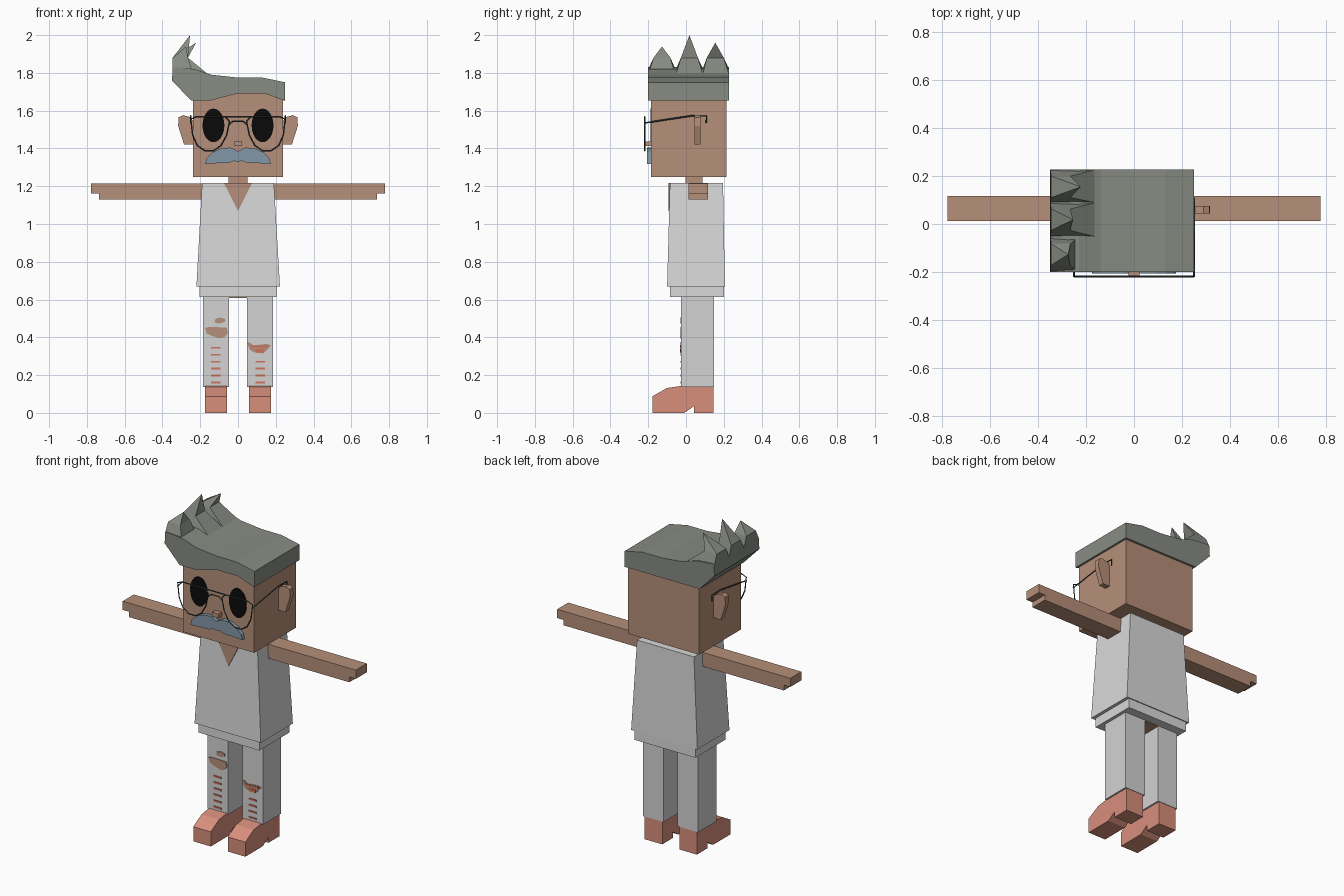
import bpy, bmesh, math
from mathutils import Vector

cube = bpy.data.objects.get("Cube")
if cube:
    bpy.data.objects.remove(cube, do_unlink=True)


def material(name, hex_code):
    srgb = [int(hex_code[i:i + 2], 16) / 255 for i in (0, 2, 4)]
    col = [c / 12.92 if c < 0.04 else ((c + 0.055) / 1.055) ** 2.4 for c in srgb] + [1]
    m = bpy.data.materials.new(name)
    m.use_nodes = True
    m.diffuse_color = col
    m.node_tree.nodes["Principled BSDF"].inputs["Base Color"].default_value = col
    return m


skin = material("skin", "b68f79")
grey_hair = material("grey_hair", "878c83")
white_cloth = material("white_cloth", "d9d9d9")
trouser_cloth = material("trouser_cloth", "d3d3d3")
coral = material("coral_leather", "d88f7c")
red = material("rip_red", "d0735e")
blue_grey = material("moustache_blue_grey", "8499a8")
black = material("eye_black", "0a0a0a")
dark = material("frame_dark", "404747")


def finish(name, bm, mat):
    bmesh.ops.recalc_face_normals(bm, faces=bm.faces)
    me = bpy.data.meshes.new(name)
    bm.to_mesh(me)
    bm.free()
    me.materials.append(mat)
    ob = bpy.data.objects.new(name, me)
    bpy.context.collection.objects.link(ob)
    return ob


def loft(name, rings, mat, tip=None):
    """Join equal-length rings of points, closing the end with a cap or a tip."""
    bm = bmesh.new()
    vs = [[bm.verts.new(p) for p in r] for r in rings]
    n = len(vs[0])
    for a, b in zip(vs, vs[1:]):
        for i in range(n):
            bm.faces.new((a[i], a[(i + 1) % n], b[(i + 1) % n], b[i]))
    bm.faces.new(vs[0])
    if tip:
        t = bm.verts.new(tip)
        for i in range(n):
            bm.faces.new((vs[-1][i], vs[-1][(i + 1) % n], t))
    else:
        bm.faces.new(vs[-1])
    return finish(name, bm, mat)


def prism_y(name, pts, y0, y1, mat):
    return loft(name, [[(x, y, z) for x, z in pts] for y in (y0, y1)], mat)


def prism_x(name, pts, x0, x1, mat):
    return loft(name, [[(x, y, z) for y, z in pts] for x in (x0, x1)], mat)


def rect(x0, x1, y0, y1, z):
    return [(x0, y0, z), (x1, y0, z), (x1, y1, z), (x0, y1, z)]


def box(name, x0, x1, y0, y1, z0, z1, mat):
    return loft(name, [rect(x0, x1, y0, y1, z) for z in (z0, z1)], mat)


def flip(pts, s):
    return [(s * p[0], *p[1:]) for p in pts]


def tube(name, pts, closed, mat, r=0.004):
    cu = bpy.data.curves.new(name, 'CURVE')
    cu.dimensions = '3D'
    cu.bevel_depth = r
    cu.bevel_resolution = 0
    cu.use_fill_caps = True
    sp = cu.splines.new('POLY')
    sp.points.add(len(pts) - 1)
    for p, co in zip(sp.points, pts):
        p.co = (*co, 1)
    sp.use_cyclic_u = closed
    cu.materials.append(mat)
    ob = bpy.data.objects.new(name, cu)
    bpy.context.collection.objects.link(ob)


# Head, neck and nose
box("head", -.238, .238, -.185, .215, 1.25, 1.70, skin)
box("neck", -.05, .05, -.003, .088, 1.20, 1.26, skin)
box("nose", -.022, .022, -.216, -.18, 1.412, 1.438, skin)

# Hair: solid cap with a swept profile, and an arched fringe in front
top = [(.25, 1.75), (.13, 1.775), (0, 1.775), (-.14, 1.79), (-.23, 1.82),
       (-.345, 1.83), (-.35, 1.76), (-.25, 1.655)]
prism_y("hair_cap", [(.25, 1.655)] + top, -.18, .228, grey_hair)
arch = [(-.14, 1.655), (0, 1.692), (.14, 1.692), (.235, 1.657), (.25, 1.655)]
prism_y("hair_fringe", top + arch, -.2, -.18, grey_hair)

# Hair spikes along the raised side: front, middle, back
for label, y0, y1, xb, tip in (
        ("front", -.2, -.056, -.235, (-.275, -.127, 1.94)),
        ("middle", -.054, .09, -.155, (-.254, .018, 2.0)),
        ("back", .088, .228, -.155, (-.222, .155, 1.96))):
    c = tip[1]
    low = rect(-.348, xb, y0, y1, 1.79)
    low = [(x, y, 1.82 if x < -.3 else 1.79) for x, y, z in low]
    mid = rect(-.346, -.265, c - .045, c + .045, 1.88)
    loft(label + "_hair_spike", [low, mid], grey_hair, tip)

# Eyes
for side, s in (("right", -1), ("left", 1)):
    ring = [(s * .13 + .058 * math.cos(a), 1.522 + .089 * math.sin(a))
            for a in (i * math.tau / 24 for i in range(24))]
    prism_y(side + "_eye", ring, -.189, -.183, black)

# Moustache
half = [(0, 1.385), (.04, 1.405), (.09, 1.4), (.135, 1.38), (.165, 1.35),
        (.174, 1.318), (.11, 1.322), (.05, 1.322), (.02, 1.335), (0, 1.328)]
for side, s in (("right", -1), ("left", 1)):
    prism_y(side + "_moustache", flip(half, s), -.207, -.18, blue_grey)

# Ears
ear = [(.23, 1.42), (.285, 1.42), (.317, 1.52), (.314, 1.565),
       (.29, 1.576), (.25, 1.565), (.23, 1.53)]
for side, s in (("right", -1), ("left", 1)):
    prism_y(side + "_ear", flip(ear, s), .044, .076, skin)

# Glasses
rim = [(.25, 1.555), (.22, 1.568), (.07, 1.568), (.045, 1.545), (.06, 1.47), (.09, 1.415),
       (.13, 1.388), (.175, 1.388), (.215, 1.415), (.24, 1.47)]
temple = [(.25, -.22, 1.535), (.25, .03, 1.573), (.25, .108, 1.571), (.25, .108, 1.535)]
for side, s in (("right", -1), ("left", 1)):
    tube(side + "_glasses_rim", [(s * x, -.218, z) for x, z in rim], True, dark)
    tube(side + "_glasses_temple", flip(temple, s), False, dark)
tube("glasses_top_bar", [(-.07, -.218, 1.568), (.07, -.218, 1.568)], False, dark)
tube("glasses_bridge", [(-.05, -.218, 1.525), (-.025, -.218, 1.545),
                        (.025, -.218, 1.545), (.05, -.218, 1.525)], False, dark)

# Shirt with V neck, and hem below
loft("shirt", [rect(-.22, .222, -.1, .206, .67), rect(-.19, .19, -.085, .196, 1.217)], white_cloth)
box("shirt_hem", -.203, .203, -.085, .2, .613, .675, white_cloth)
prism_y("neck_opening", [(-.075, 1.217), (.075, 1.217), (0, 1.07)], -.092, -.083, skin)
box("pelvis", -.047, .047, -.026, .148, .608, .615, skin)

# Arms with a stepped hand tip
arm = [(.18, 1.13), (.735, 1.13), (.735, 1.162), (.778, 1.162), (.778, 1.215), (.18, 1.215)]
for side, s in (("right", -1), ("left", 1)):
    prism_y(side + "_arm", flip(arm, s), .012, .117, skin)

# Legs and heeled shoes
shoe = [(-.178, 0), (-.178, .088), (-.1, .132), (-.03, .142), (.145, .14),
        (.145, 0), (.042, 0), (.042, .035), (-.01, 0)]
for side, s in (("right", -1), ("left", 1)):
    a, b = sorted((s * .047, s * .184))
    box(side + "_trouser_leg", a, b, -.026, .148, .138, .615, trouser_cloth)
    a, b = sorted((s * .057, s * .174))
    prism_x(side + "_shoe", shoe, a, b, coral)

# Torn patches and stitched slits on the trousers
rips = {
    "right_knee_rip": ([(-.175, .45), (-.15, .455), (-.06, .452), (-.053, .425), (-.07, .402),
                        (-.1, .395), (-.14, .408), (-.165, .42)], skin),
    "right_thigh_rip": ([(-.125, .48), (-.1, .472), (-.07, .482), (-.07, .498),
                         (-.095, .505), (-.12, .497)], skin),
    "left_knee_rip": ([(.048, .37), (.06, .375), (.08, .358), (.15, .365), (.175, .358),
                       (.155, .335), (.135, .315), (.095, .318), (.07, .328), (.06, .34)], skin)}
for name, (pts, mat) in rips.items():
    prism_y(name, pts, -.03, -.024, mat)
box("left_knee_thread_upper", .07, .16, -.032, -.026, .345, .357, red)
box("left_knee_thread_lower", .092, .14, -.032, -.026, .319, .337, red)
for i in range(6):
    z = .16 + .037 * i
    box(f"right_slit_{i}", -.143, -.092, -.03, -.024, z - .005, z + .005, red)
    if i < 4:
        box(f"left_slit_{i}", .092, .142, -.03, -.024, z - .005, z + .005, red)
